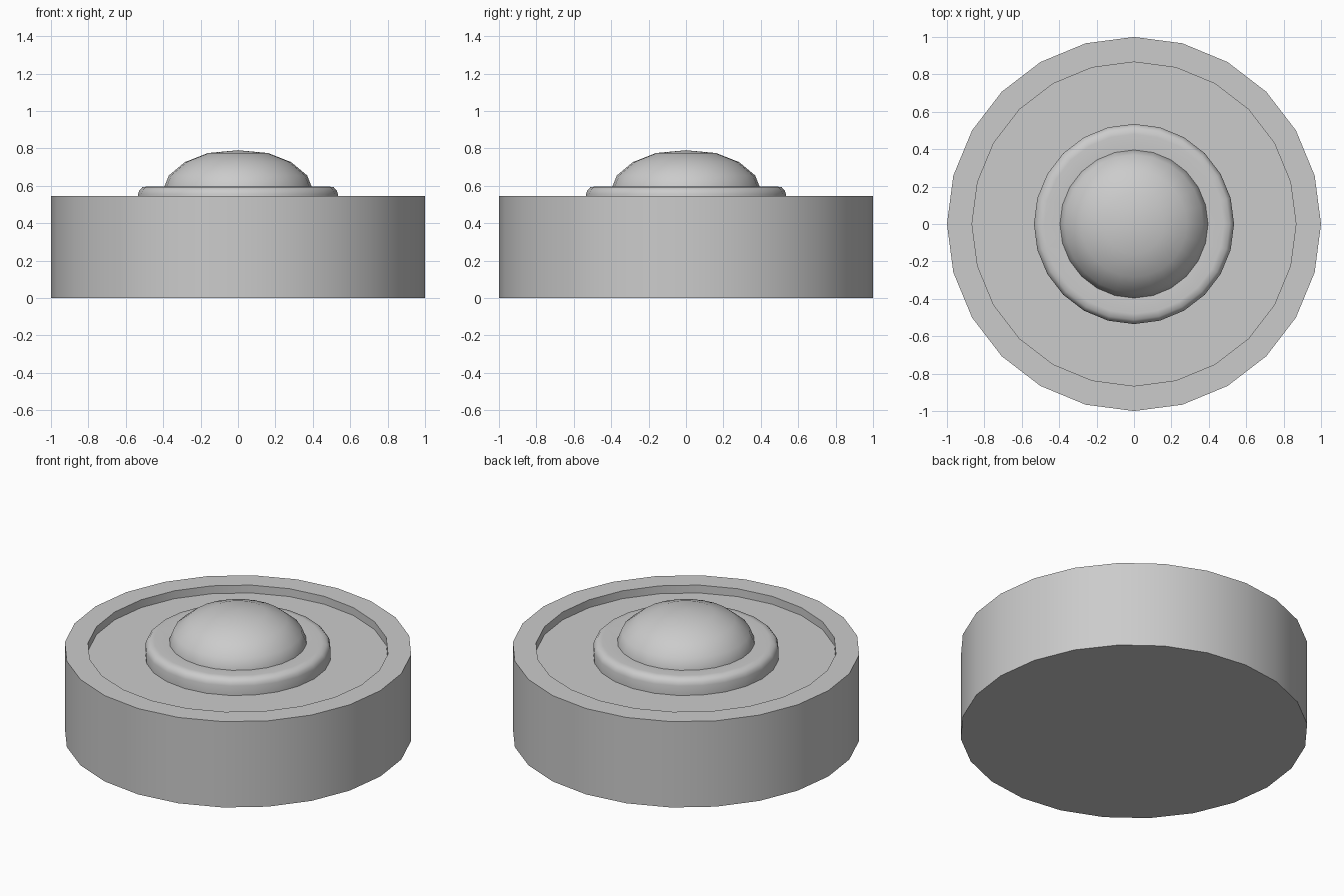
import bpy, bmesh, math

if "Cube" in bpy.data.objects:
    bpy.data.objects.remove(bpy.data.objects["Cube"])

SIDES = 24

def lathe(name, profile, angle):
    """Revolve (radius, z) points about z; radius 0 becomes a pole."""
    bm = bmesh.new()
    rings = []
    for r, z in profile:
        if r == 0:
            rings.append([bm.verts.new((0, 0, z))] * SIDES)
        else:
            rings.append([bm.verts.new((r * math.cos(2 * math.pi * i / SIDES),
                                        r * math.sin(2 * math.pi * i / SIDES), z))
                          for i in range(SIDES)])
    for a, b in zip(rings, rings[1:]):
        for i in range(SIDES):
            j = (i + 1) % SIDES
            bm.faces.new(dict.fromkeys((a[i], a[j], b[j], b[i])))
    bmesh.ops.recalc_face_normals(bm, faces=bm.faces)
    mesh = bpy.data.meshes.new(name)
    bm.to_mesh(mesh)
    bm.free()
    obj = bpy.data.objects.new(name, mesh)
    bpy.context.collection.objects.link(obj)
    bpy.ops.object.select_all(action='DESELECT')
    obj.select_set(True)
    bpy.context.view_layer.objects.active = obj
    bpy.ops.object.shade_smooth_by_angle(angle=math.radians(angle))
    return obj

# Round body with a shallow recess in the top
lathe("base", [(0, 0), (1, 0), (1, 0.545), (0.866, 0.545),
               (0.866, 0.495), (0, 0.495)], 40)

# Raised collar with a rounded outer edge
lathe("collar", [(0, 0.495), (0.535, 0.495), (0.535, 0.555), (0.528, 0.575),
                 (0.512, 0.592), (0.48, 0.597), (0.40, 0.59), (0, 0.59)], 50)

# Domed button
lathe("dome", [(0, 0.55), (0.397, 0.55), (0.397, 0.587), (0.37, 0.655),
               (0.283, 0.727), (0.16, 0.775), (0, 0.79)], 40)
